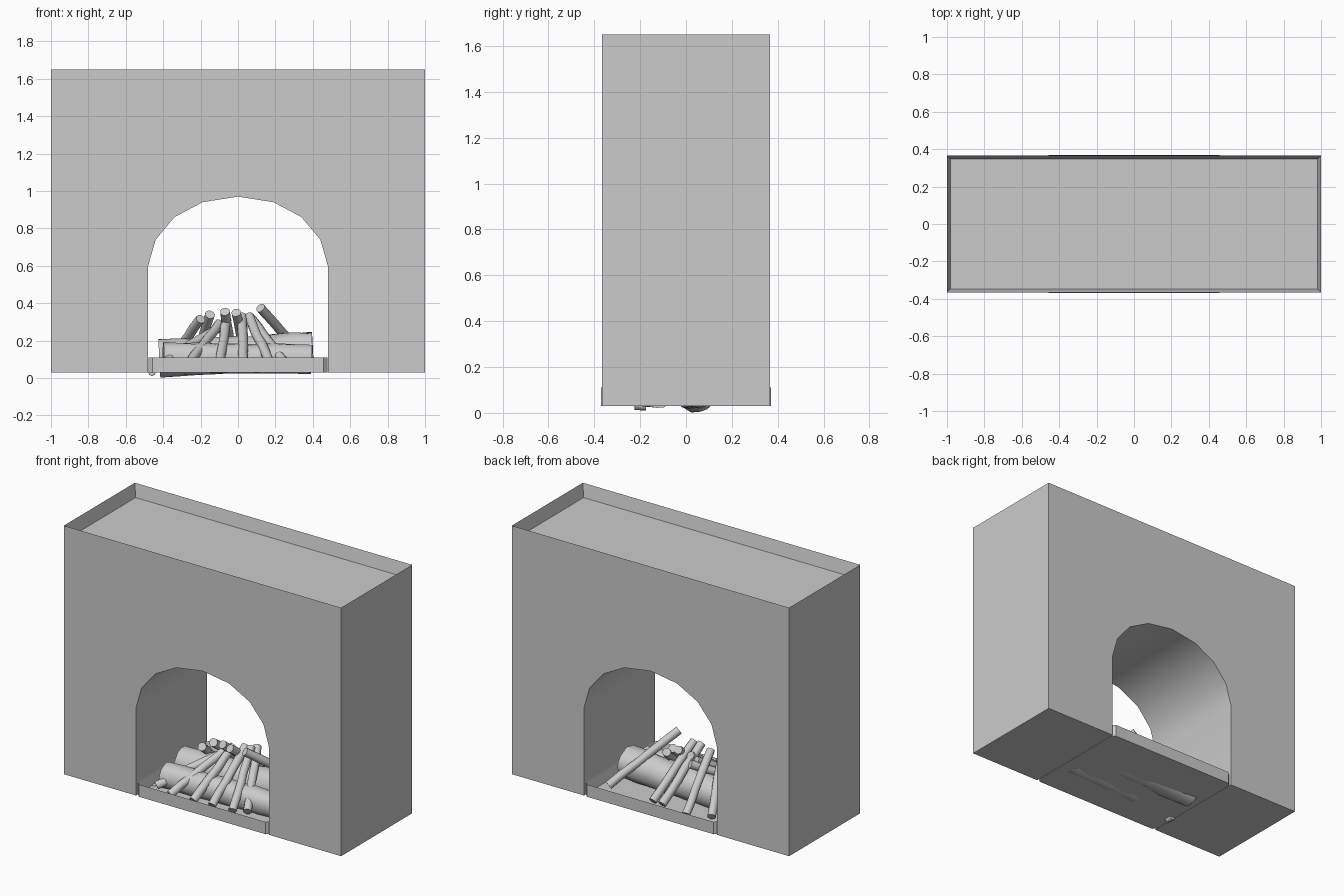
import bpy, bmesh, math, random
from mathutils import Vector

random.seed(4)
old = bpy.data.objects.get("Cube")
if old:
    bpy.data.objects.remove(old, do_unlink=True)

GREY = (0.6, 0.6, 0.6, 1)
grey = bpy.data.materials.new("plain_grey")
grey.use_nodes = True
grey.diffuse_color = GREY
grey.node_tree.nodes["Principled BSDF"].inputs["Base Color"].default_value = GREY


def finish(bm, name, angle=35):
    bmesh.ops.recalc_face_normals(bm, faces=bm.faces)
    mesh = bpy.data.meshes.new(name)
    bm.to_mesh(mesh)
    bm.free()
    mesh.materials.append(grey)
    obj = bpy.data.objects.new(name, mesh)
    bpy.context.collection.objects.link(obj)
    bpy.ops.object.select_all(action="DESELECT")
    obj.select_set(True)
    bpy.context.view_layer.objects.active = obj
    bpy.ops.object.shade_smooth_by_angle(angle=math.radians(angle))
    return obj


def extrude(bm, points, offset):
    face = bm.faces.new([bm.verts.new(p) for p in points])
    out = bmesh.ops.extrude_face_region(bm, geom=[face])["geom"]
    bmesh.ops.translate(bm, vec=offset, verts=[v for v in out if isinstance(v, bmesh.types.BMVert)])


def sink_top(bm, rim, depth):
    # inset the highest face and push it down to leave a rim
    bm.normal_update()
    top = max(bm.faces, key=lambda f: f.calc_center_median().z)
    bmesh.ops.inset_region(bm, faces=[top], thickness=rim, use_even_offset=True)
    bmesh.ops.translate(bm, vec=(0, 0, -depth), verts=top.verts)


def tube(name, start, end, radius, sides, rings, wobble, bend=0):
    # round branch between two points, slightly uneven along its length
    a, b = Vector(start), Vector(end)
    turn = (b - a).to_track_quat("Z", "Y")
    bm = bmesh.new()
    loops = []
    for i in range(rings):
        t = i / (rings - 1)
        shift = Vector((random.uniform(-bend, bend), random.uniform(-bend, bend), 0))
        if i in (0, rings - 1):
            shift *= 0
        loop = []
        for k in range(sides):
            ang = math.tau * k / sides
            r = radius * (1 + random.uniform(-wobble, wobble))
            local = Vector((r * math.cos(ang), r * math.sin(ang), 0)) + shift
            loop.append(bm.verts.new(a.lerp(b, t) + turn @ local))
        loops.append(loop)
    for low, high in zip(loops, loops[1:]):
        for k in range(sides):
            n = (k + 1) % sides
            bm.faces.new((low[k], low[n], high[n], high[k]))
    bm.faces.new(loops[0])
    bm.faces.new(loops[-1])
    return finish(bm, name, 50)


# Surround: arched profile pushed back, with a shallow recess in the top
BASE, TOP, HALF = 0.03, 1.65, 0.366
arch = [(0.48, BASE), (0.48, 0.6), (0.44, 0.74), (0.34, 0.86), (0.19, 0.94)]
profile = [(-1, BASE), (-1, TOP), (1, TOP), (1, BASE)] + arch + [(0, 0.97)]
profile += [(-x, z) for x, z in reversed(arch)]
bm = bmesh.new()
extrude(bm, [(x, -HALF, z) for x, z in profile], (0, 2 * HALF, 0))
bmesh.ops.recalc_face_normals(bm, faces=bm.faces)
sink_top(bm, 0.018, 0.085)
finish(bm, "surround")

# Hearth tray: shallow box with chamfered upright corners
W, D, C = 0.478, 0.37, 0.022
corner = [(W, D - C), (W - C, D)]
outline = corner + [(-x, y) for x, y in reversed(corner)]
outline += [(-x, -y) for x, y in outline]
bm = bmesh.new()
extrude(bm, [(x, y, BASE) for x, y in outline], (0, 0, 0.08))
bmesh.ops.recalc_face_normals(bm, faces=bm.faces)
sink_top(bm, 0.015, 0.065)
finish(bm, "hearth_tray")

# Two large logs lying across the tray
tube("back_log", (-0.42, 0.04, 0.105), (0.4, 0.03, 0.145), 0.1, 18, 9, 0.05, 0.006)
tube("front_log", (-0.4, -0.17, 0.11), (0.39, -0.13, 0.1), 0.08, 16, 9, 0.05, 0.006)

# Sticks leaning on the logs from the front and from the back
front = [((-0.4, -0.27), (-0.09, 0.085, 0.28)), ((-0.26, -0.33), (-0.1, 0.04, 0.29)),
         ((-0.1, -0.32), (-0.06, 0.04, 0.31)), ((0.03, -0.31), (0.02, 0.05, 0.33)),
         ((0.17, -0.3), (0.06, 0.05, 0.33)), ((0.25, -0.26), (0.07, 0.1, 0.32))]
back = [((0.38, 0.255), (0.12, -0.1, 0.375)), ((0.04, 0.285), (-0.01, -0.07, 0.35)),
        ((-0.03, 0.29), (-0.07, -0.06, 0.355)), ((-0.23, 0.33), (-0.15, -0.04, 0.34)),
        ((-0.37, 0.265), (-0.2, -0.085, 0.315))]
for side, sticks in (("front", front), ("back", back)):
    for n, (foot, tip) in enumerate(sticks, 1):
        tube(f"{side}_stick_{n}", (*foot, 0.08), tip, 0.026, 10, 6, 0.05, 0.003)

# Small knot of wood under the tray edge
tube("wood_knot", (-0.46, -0.225, 0.032), (-0.46, -0.175, 0.032), 0.02, 8, 3, 0.1)
